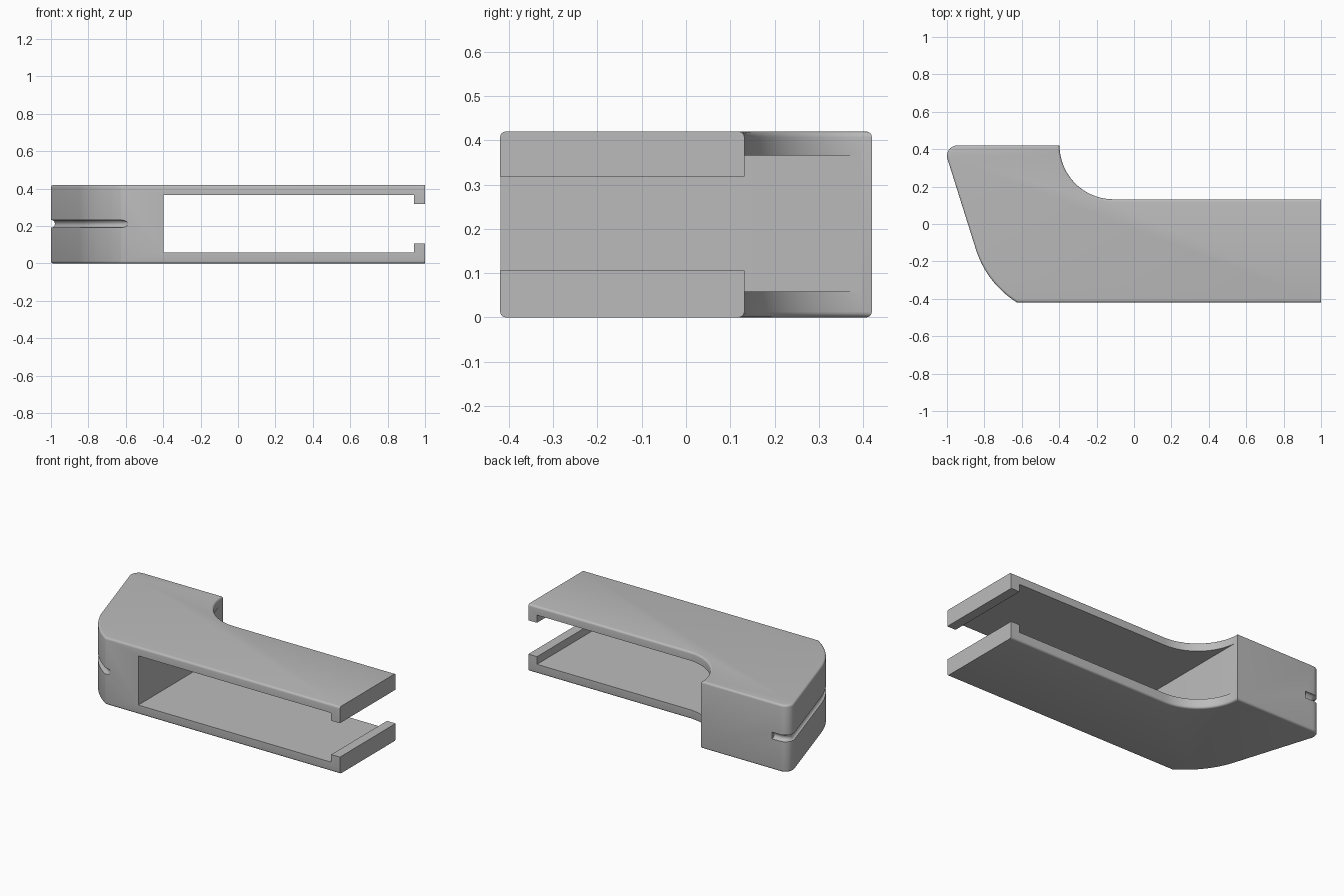
import bpy, bmesh, math
from mathutils import Vector

if "Cube" in bpy.data.objects:
    bpy.data.objects.remove(bpy.data.objects["Cube"])

HEIGHT = 0.42
FRONT, BACK, ARM_BACK = -0.42, 0.42, 0.132
SLANT = 197.5  # direction the slanted end faces, degrees

grey = bpy.data.materials.new("plain grey")
grey.use_nodes = True
colour = (0.5, 0.5, 0.5, 1)
grey.diffuse_color = colour
grey.node_tree.nodes["Principled BSDF"].inputs["Base Color"].default_value = colour


def arc(cx, cy, r, start, end, n):
    angles = [math.radians(start + (end - start) * i / n) for i in range(n + 1)]
    return [(cx + r * math.cos(a), cy + r * math.sin(a)) for a in angles]


def prism(name, points, depth, bevel_test=None):
    """Extrude a closed outline by a vector, optionally rounding some edges."""
    bm = bmesh.new()
    face = bm.faces.new([bm.verts.new(p) for p in points])
    out = bmesh.ops.extrude_face_region(bm, geom=[face], use_keep_orig=True)
    moved = [v for v in out["geom"] if isinstance(v, bmesh.types.BMVert)]
    bmesh.ops.translate(bm, verts=moved, vec=depth)
    bmesh.ops.recalc_face_normals(bm, faces=bm.faces)
    if bevel_test:
        edges = [e for e in bm.edges if bevel_test(e)]
        bmesh.ops.bevel(bm, geom=edges, offset=0.013, segments=4, profile=0.5, affect='EDGES')
    mesh = bpy.data.meshes.new(name)
    bm.to_mesh(mesh)
    bm.free()
    mesh.materials.append(grey)
    obj = bpy.data.objects.new(name, mesh)
    bpy.context.collection.objects.link(obj)
    return obj


def cut(target, cutter):
    bpy.context.view_layer.objects.active = target
    mod = target.modifiers.new("cut", 'BOOLEAN')
    mod.operation = 'DIFFERENCE'
    mod.solver = 'EXACT'
    mod.object = cutter
    bpy.ops.object.modifier_apply(modifier=mod.name)
    bpy.data.objects.remove(cutter)


# Plan outline of the body: rounded slanted end, concave hollow, long arm
corner = arc(-0.945, 0.365, 0.055, 90, SLANT, 10)
sweep = arc(-0.352, 0.019, 0.517, SLANT, 238, 14)
hollow = arc(-0.11, BACK, BACK - ARM_BACK, 270, 180, 20)
outline = corner + sweep + [(1, FRONT), (1, ARM_BACK)] + hollow


def rim_edge(e):
    flat = abs(e.verts[0].co.z - e.verts[1].co.z) < 1e-5
    return flat and not all(v.co.x > 0.999 for v in e.verts)


body = prism("clip_body", [(x, y, 0) for x, y in outline], Vector((0, 0, HEIGHT)), rim_edge)

# Open slot through the arm, narrowed by two lips at the mouth
slot_outline = [(-0.397, 0.058), (0.94, 0.058), (0.94, 0.106), (1.1, 0.106)]
slot_outline += [(x, HEIGHT + 0.004 - z) for x, z in reversed(slot_outline)]
slot = prism("slot_cutter", [(x, -0.6, z) for x, z in slot_outline], Vector((0, 1.2, 0)))
cut(body, slot)

# Round groove following the slanted end at mid height
path = [(-0.89, BACK)] + corner + sweep
tail = Vector(sweep[-1]) + (Vector(sweep[-1]) - Vector(sweep[-2])).normalized() * 0.08
path.append(tuple(tail))
curve = bpy.data.curves.new("groove_path", 'CURVE')
curve.dimensions = '3D'
curve.bevel_depth = 0.021
curve.bevel_resolution = 4
curve.use_fill_caps = True
spline = curve.splines.new('POLY')
spline.points.add(len(path) - 1)
for point, (x, y) in zip(spline.points, path):
    point.co = (x, y, HEIGHT / 2 + 0.002, 1)
tube = bpy.data.objects.new("groove_cutter", curve)
bpy.context.collection.objects.link(tube)
bpy.ops.object.select_all(action='DESELECT')
tube.select_set(True)
bpy.context.view_layer.objects.active = tube
bpy.ops.object.convert(target='MESH')
tube = bpy.context.view_layer.objects.active
# Weld the caps to the tube so that it is a closed solid
bm = bmesh.new()
bm.from_mesh(tube.data)
bmesh.ops.remove_doubles(bm, verts=bm.verts, dist=1e-5)
bmesh.ops.recalc_face_normals(bm, faces=bm.faces)
bm.to_mesh(tube.data)
bm.free()
tube.data.materials.append(grey)
cut(body, tube)

# Smooth curved faces, keep hard edges
bpy.ops.object.select_all(action='DESELECT')
body.select_set(True)
bpy.context.view_layer.objects.active = body
bpy.ops.object.shade_smooth_by_angle(angle=math.radians(30))
